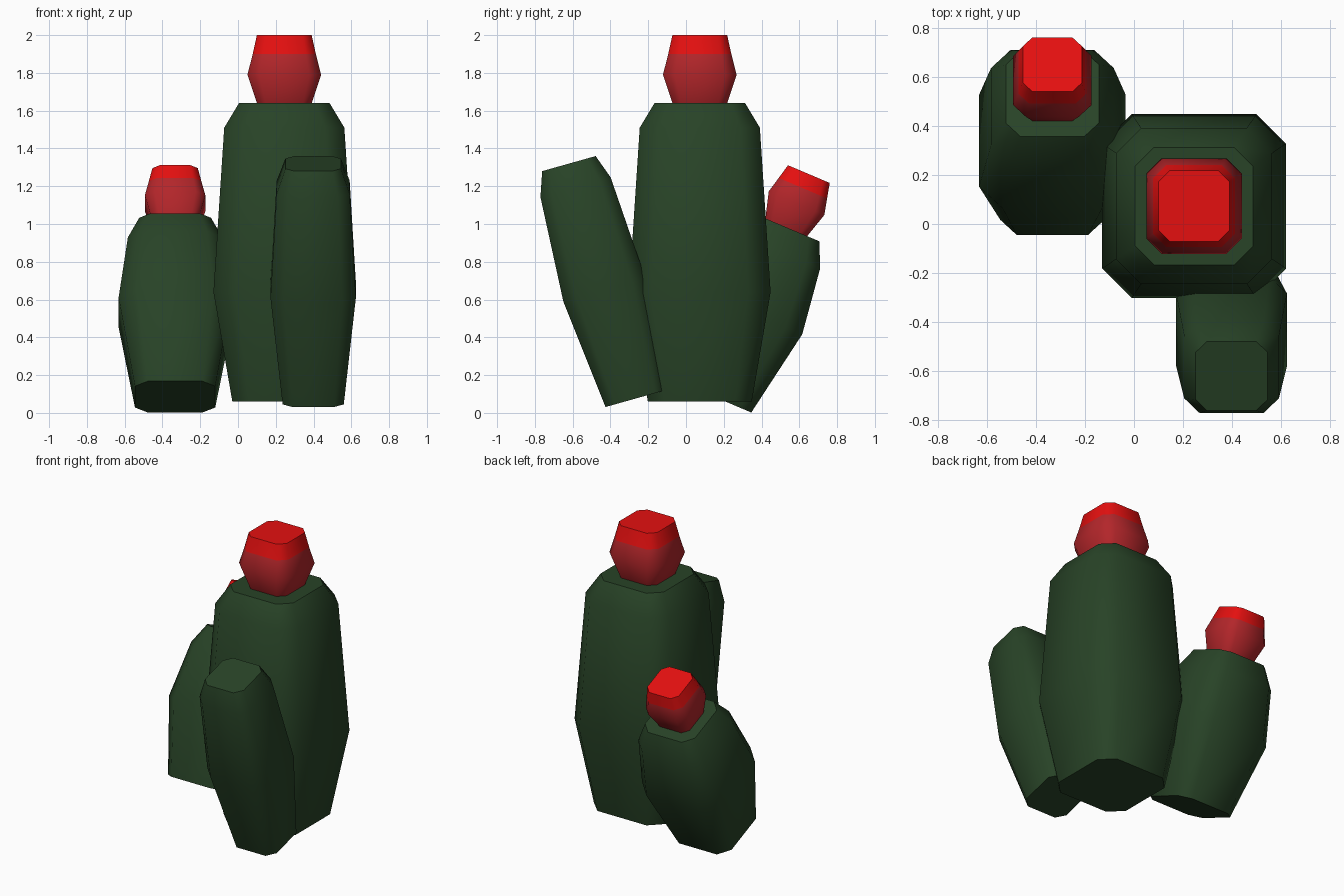
import bpy, bmesh, math
from mathutils import Matrix

if "Cube" in bpy.data.objects:
    bpy.data.objects.remove(bpy.data.objects["Cube"])


def material(name, rgb):
    m = bpy.data.materials.new(name)
    m.diffuse_color = (*rgb, 1)
    m.use_nodes = True
    m.node_tree.nodes["Principled BSDF"].inputs["Base Color"].default_value = m.diffuse_color
    return m


GREEN = material("dark_green", (0.021, 0.056, 0.020))
DULL_RED = material("dull_red", (0.45, 0.019, 0.023))
BRIGHT_RED = material("bright_red", (0.78, 0.005, 0.005))


def octagon(h):
    """Square of half width h with chamfered corners, counter-clockwise."""
    k = h * 0.68
    return [(h, -k), (h, k), (k, h), (-k, h), (-h, k), (-h, -k), (-k, -h), (k, -h)]


def loft(name, profile, base, tilt, mats, split=None):
    """Stack octagons given as (height, half width) along an axis tilted about x."""
    bm = bmesh.new()
    rings = [[bm.verts.new((x, y, s)) for x, y in octagon(h)] for s, h in profile]
    bm.faces.new(rings[0][::-1])
    bm.faces.new(rings[-1])
    for a, b in zip(rings, rings[1:]):
        for i in range(8):
            j = (i + 1) % 8
            bm.faces.new((a[i], a[j], b[j], b[i]))
    if split is not None:  # brighter colour above the split height
        for f in bm.faces:
            f.material_index = int(f.calc_center_median().z > split)
    bm.transform(Matrix.Translation(base) @ Matrix.Rotation(math.radians(tilt), 4, 'X'))
    me = bpy.data.meshes.new(name)
    bm.to_mesh(me)
    bm.free()
    for m in mats:
        me.materials.append(m)
    ob = bpy.data.objects.new(name, me)
    bpy.context.collection.objects.link(ob)
    bpy.ops.object.select_all(action='DESELECT')
    ob.select_set(True)
    bpy.context.view_layer.objects.active = ob
    bpy.ops.object.shade_smooth_by_angle(angle=math.radians(50))


REDS = (DULL_RED, BRIGHT_RED)

# Tall central stem and its flower
trunk = (0.245, 0.073, 0.06)
loft("main_stem", [(0, 0.275), (0.58, 0.375), (1.45, 0.318), (1.58, 0.24)],
     trunk, 0, [GREEN])
loft("main_flower", [(1.58, 0.145), (1.73, 0.195), (1.84, 0.167), (1.94, 0.145)],
     trunk, 0, REDS, 1.84)

# Back stem leaning away, with a smaller flower
back = (-0.333, 0.15, 0.085)
loft("back_stem", [(0, 0.2125), (0.486, 0.299), (0.845, 0.25), (0.975, 0.19)],
     back, -23, [GREEN])
loft("back_flower", [(0.975, 0.12), (1.114, 0.16), (1.2, 0.139), (1.281, 0.12)],
     back, -23, REDS, 1.2)

# Slim front stem leaning forward, no flower
loft("front_stem", [(0, 0.162), (0.598, 0.226), (1.163, 0.193), (1.293, 0.147)],
     (0.398, -0.27, 0.075), 15.7, [GREEN])
